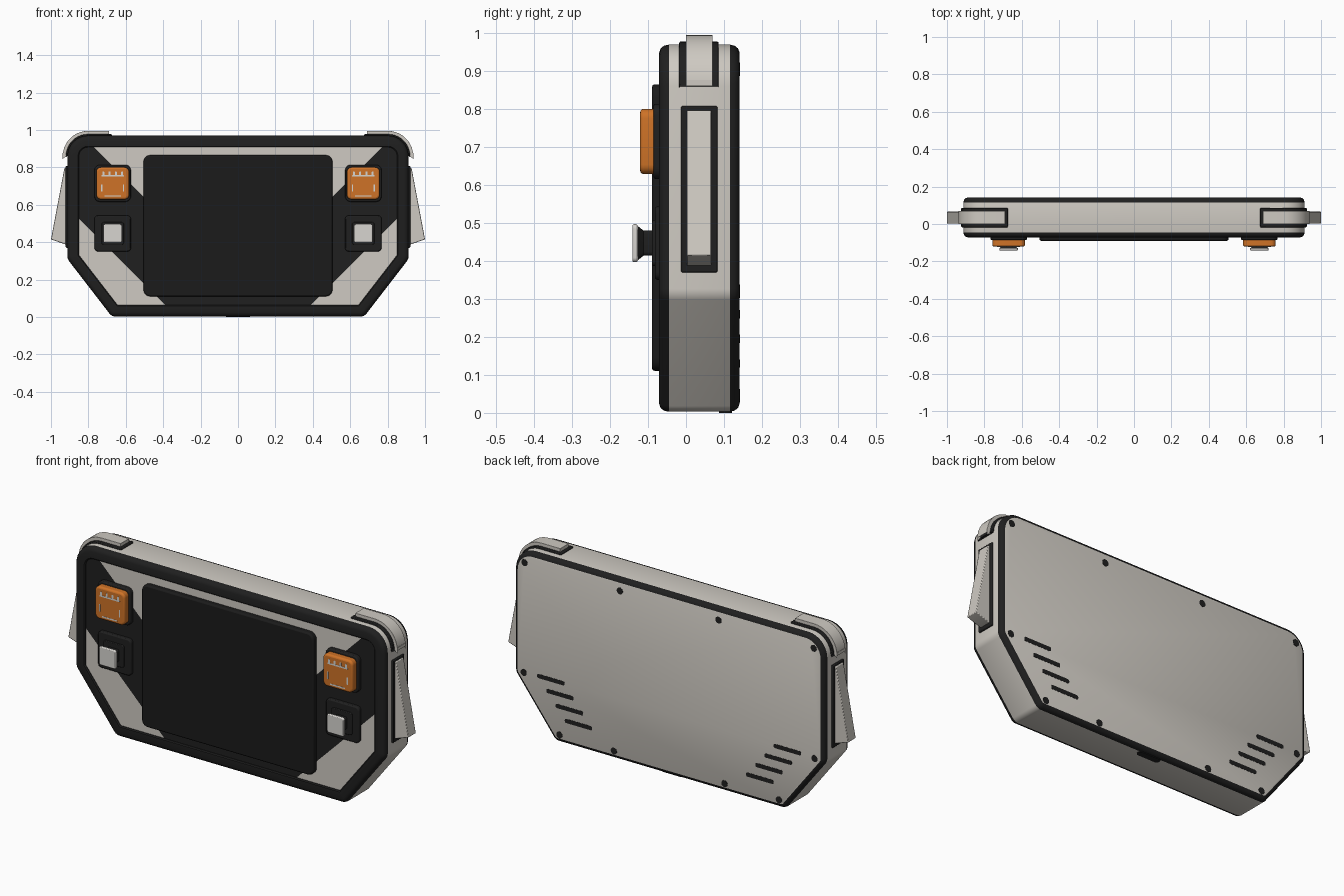
import bpy, bmesh, math
from mathutils import Vector

if "Cube" in bpy.data.objects:
    bpy.data.objects.remove(bpy.data.objects["Cube"])


def material(name, rgb):
    m = bpy.data.materials.new(name)
    m.diffuse_color = (*rgb, 1)
    m.use_nodes = True
    m.node_tree.nodes["Principled BSDF"].inputs["Base Color"].default_value = m.diffuse_color
    return m


GREY = material("warm_grey", (0.62, 0.59, 0.54))
BLACK = material("soft_black", (0.014, 0.014, 0.014))
GLASS = material("screen_black", (0.011, 0.011, 0.011))
ORANGE = material("orange", (0.62, 0.17, 0.02))
LIGHT = material("light_grey", (0.68, 0.66, 0.63))

# Case outline: corner (x, z) and fillet radius, right half from top to bottom
W, TOP = 0.912, 0.97
CORNERS = [(W, TOP, 0.11), (W, 0.31, 0.05), (0.675, 0.003, 0.04)]


def corner_arc(i, inset, steps=8):
    x, z, r = CORNERS[i]
    prev = Vector((0, TOP)) if i == 0 else Vector(CORNERS[i - 1][:2])
    nxt = Vector((0, 0.003)) if i == 2 else Vector(CORNERS[i + 1][:2])
    p = Vector((x, z))
    a, b = (p - prev).normalized(), (nxt - p).normalized()
    n1, n2 = Vector((-a.y, a.x)), Vector((-b.y, b.x))
    rr = max(r - inset, 0.008)
    c = p - (inset + rr) * (n1 + n2) / (1 + n1.dot(n2))
    t1 = math.atan2(n1.y, n1.x)
    turn = -math.acos(max(-1, min(1, n1.dot(n2))))
    return [(c.x + rr * math.cos(t1 + turn * k / steps),
             c.y + rr * math.sin(t1 + turn * k / steps)) for k in range(steps + 1)]


def outline(inset):
    right = [q for i in range(3) for q in corner_arc(i, inset)]
    return right + [(-x, z) for x, z in reversed(right)]


def finish(name, bm, mats, bevel=0, seg=3):
    bmesh.ops.recalc_face_normals(bm, faces=bm.faces)
    me = bpy.data.meshes.new(name)
    bm.to_mesh(me)
    bm.free()
    for m in mats:
        me.materials.append(m)
    ob = bpy.data.objects.new(name, me)
    bpy.context.collection.objects.link(ob)
    if bevel:
        mod = ob.modifiers.new("bevel", 'BEVEL')
        mod.width, mod.segments = bevel, seg
        mod.limit_method, mod.angle_limit = 'ANGLE', math.radians(35)
    bpy.ops.object.select_all(action='DESELECT')
    ob.select_set(True)
    bpy.context.view_layer.objects.active = ob
    bpy.ops.object.shade_smooth_by_angle(angle=math.radians(35))
    return ob


def loft(name, rings, mat, bevel=0, seg=2):
    """Join closed loops of 3D points and cap both ends."""
    bm = bmesh.new()
    vs = [[bm.verts.new(p) for p in ring] for ring in rings]
    n = len(vs[0])
    for a, b in zip(vs, vs[1:]):
        for i in range(n):
            bm.faces.new((a[i], a[(i + 1) % n], b[(i + 1) % n], b[i]))
    bm.faces.new(vs[0])
    bm.faces.new(vs[-1])
    return finish(name, bm, [mat], bevel, seg)


def prism(name, pts, y0, y1, mat, bevel=0, seg=2):
    return loft(name, [[(x, y, z) for x, z in pts] for y in (y0, y1)], mat, bevel, seg)


def rounded(cx, cz, w, h, r, steps=5):
    pts = []
    for k, (sx, sz) in enumerate([(1, 1), (-1, 1), (-1, -1), (1, -1)]):
        for j in range(steps + 1):
            a = math.pi / 2 * (k + j / steps)
            pts.append((cx + sx * (w / 2 - r) + r * math.cos(a),
                        cz + sz * (h / 2 - r) + r * math.sin(a)))
    return pts


# Case shell: (inset, y, colour of the band that follows)
PROFILE = [(0.062, -0.060, 1), (0.062, -0.066, 1), (0.057, -0.071, 1), (0.022, -0.071, 1),
           (0.010, -0.067, 1), (0.003, -0.058, 1), (0, -0.045, 0), (0, 0.116, 1),
           (0.003, 0.128, 1), (0.010, 0.137, 1), (0.022, 0.1415, 0)]
bm = bmesh.new()
rings = [[bm.verts.new((x, y, z)) for x, z in outline(d)] for d, y, _ in PROFILE]
n = len(rings[0])
for (a, b), (_, _, col) in zip(zip(rings, rings[1:]), PROFILE):
    for i in range(n):
        f = bm.faces.new((a[i], a[(i + 1) % n], b[(i + 1) % n], b[i]))
        f.material_index = col
bm.faces.new(rings[-1])
finish("case_shell", bm, [GREY, BLACK])

# Front panel with two crossing diagonal black bands
LOW, HIGH = -0.324, 0.137
bm = bmesh.new()
bm.faces.new([bm.verts.new((x, -0.062, z)) for x, z in outline(0.061)])
for s in (-1, 1):
    for c in (LOW, HIGH):
        bmesh.ops.bisect_plane(bm, geom=bm.verts[:] + bm.edges[:] + bm.faces[:],
                               plane_co=(0, 0, c), plane_no=(s, 0, 1))
for f in bm.faces:
    p = f.calc_center_median()
    f.material_index = int(any(LOW < s * p.x + p.z < HIGH for s in (-1, 1)))
panel = finish("front_panel", bm, [GREY, BLACK])
if panel.data.polygons[0].normal.y > 0:
    panel.data.flip_normals()

# Screen
prism("screen", rounded(0, 0.488, 1.01, 0.755, 0.035), -0.09, -0.05, GLASS, 0.008)


def shoulder_path(inset, z_end, x_end):
    return [(x_end, TOP - inset)] + corner_arc(0, inset, 10) + [(W - inset, z_end)]


for s, side in ((-1, "left"), (1, "right")):
    def flip(pts):
        return [(s * x, z) for x, z in pts]

    # Orange button on its base, with thin light markings
    bx, bz = s * 0.67, 0.715
    prism(side + "_button_base", rounded(bx, bz, 0.195, 0.198, 0.03), -0.086, -0.05, BLACK, 0.006)
    prism(side + "_orange_button", rounded(bx, bz, 0.175, 0.172, 0.025), -0.121, -0.07, ORANGE, 0.01, 3)
    marks = [(0, 0.04, 0.12, 0.008), (0, -0.068, 0.09, 0.007)]
    marks += [(dx, 0.053, 0.01, 0.02) for dx in (-0.05, -0.017, 0.017, 0.05)]
    marks += [(dx, -0.025, 0.007, 0.04) for dx in (-0.058, 0.058)]
    for i, (dx, dz, w, h) in enumerate(marks):
        prism(f"{side}_button_mark_{i}", rounded(bx + dx, bz + dz, w, h, 0.002, 1),
              -0.1218, -0.118, LIGHT)

    # Thumb stick: base, flared neck and square cap
    sx, sz = s * 0.67, 0.447
    prism(side + "_stick_base", rounded(sx, sz, 0.195, 0.193, 0.02), -0.082, -0.05, BLACK, 0.006)
    prism(side + "_stick_collar", rounded(sx, sz, 0.12, 0.12, 0.012), -0.089, -0.07, BLACK, 0.003)
    loft(side + "_stick_neck",
         [[(x, y, z) for x, z in rounded(sx, sz, w, w, 0.01)]
          for y, w in ((-0.07, 0.066), (-0.112, 0.066), (-0.128, 0.092))], BLACK)
    prism(side + "_stick_cap", rounded(sx, sz, 0.1, 0.1, 0.012), -0.1415, -0.127, LIGHT, 0.005)

    # Shoulder button wrapped round the top corner, with its black frame
    prism(side + "_shoulder_frame",
          flip(shoulder_path(-0.008, 0.86, 0.675) + shoulder_path(0.03, 0.86, 0.675)[::-1]),
          -0.018, 0.086, BLACK, 0.004)
    prism(side + "_shoulder_button",
          flip(shoulder_path(-0.025, 0.877, 0.69) + shoulder_path(0.02, 0.877, 0.69)[::-1]),
          0.0, 0.07, GREY, 0.007)

    # Side trigger wedge with its frame
    prism(side + "_trigger_frame",
          flip([(0.88, 0.808), (0.921, 0.808), (0.921, 0.37), (0.88, 0.37)]),
          -0.013, 0.083, BLACK, 0.004)
    prism(side + "_trigger",
          flip([(0.89, 0.797), (0.928, 0.797), (1.0, 0.415), (0.915, 0.386), (0.89, 0.386)]),
          0.002, 0.066, GREY, 0.003)

    # Back screws
    for i, (x, z) in enumerate([(0.85, 0.905), (0.29, 0.905), (0.855, 0.32),
                                (0.645, 0.045), (0.325, 0.045)]):
        prism(f"{side}_screw_{i}", rounded(s * x, z, 0.036, 0.036, 0.0179, 4), 0.13, 0.1425, BLACK)

    # Back vent slots
    for i in range(4):
        prism(f"{side}_vent_{i}", rounded(s * (0.695 - 0.054 * i), 0.325 - 0.065 * i, 0.16, 0.022, 0.008),
              0.13, 0.1425, BLACK)

# Charging port under the rear edge
loft("charging_port", [[(x, y, z) for x, y in rounded(0, 0.104, 0.13, 0.034, 0.016)]
                       for z in (0.0, 0.012)], BLACK)
